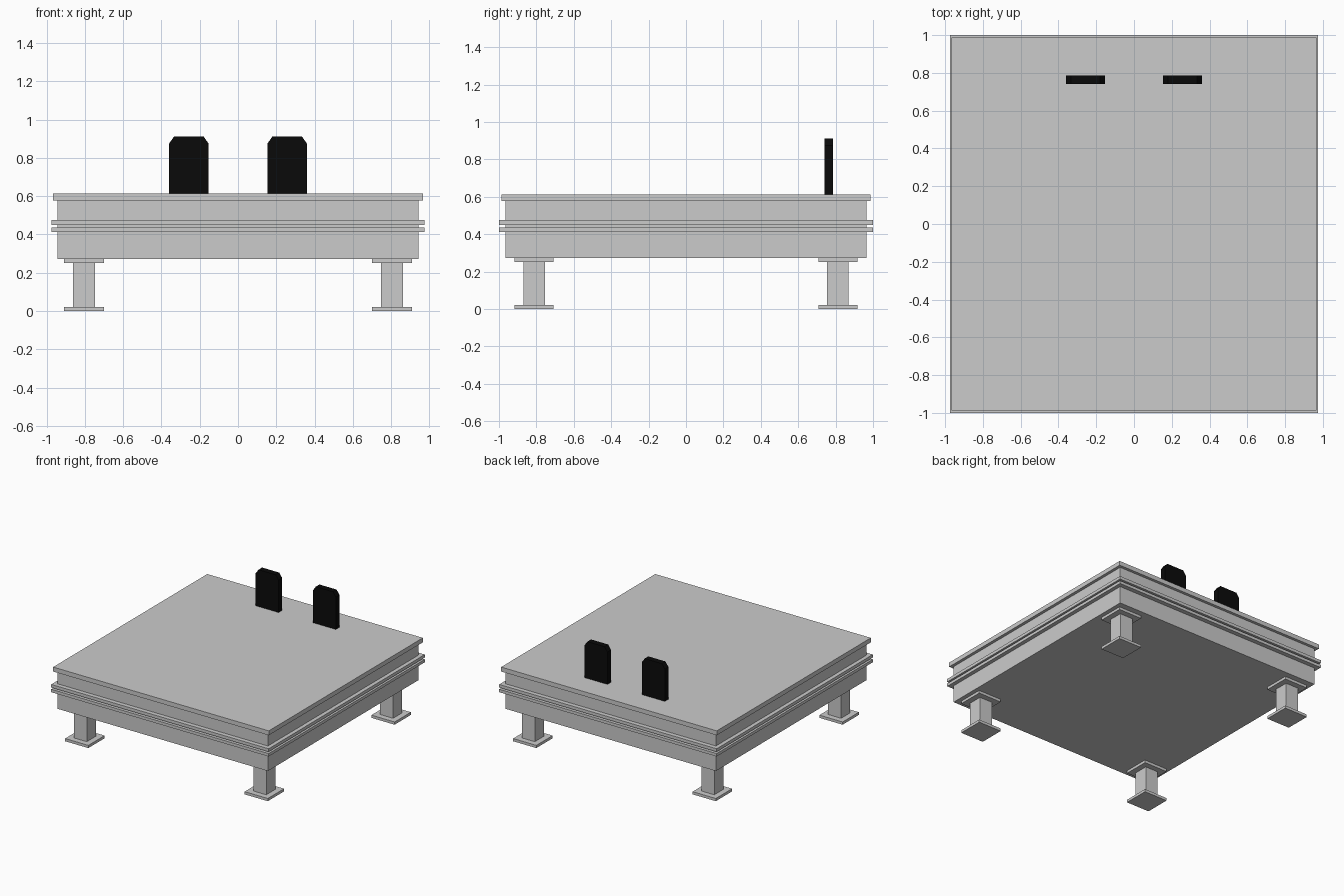
import bpy, bmesh

if "Cube" in bpy.data.objects:
    bpy.data.objects.remove(bpy.data.objects["Cube"])

black = bpy.data.materials.new("black")
black.diffuse_color = (0.003, 0.003, 0.003, 1)
black.use_nodes = True
black.node_tree.nodes["Principled BSDF"].inputs["Base Color"].default_value = black.diffuse_color


def prism(name, pts, y0, y1, mat=None):
    """Extrude an x-z outline from y0 to y1."""
    bm = bmesh.new()
    face = bm.faces.new([bm.verts.new((x, y0, z)) for x, z in pts])
    ext = bmesh.ops.extrude_face_region(bm, geom=[face])
    verts = [g for g in ext["geom"] if isinstance(g, bmesh.types.BMVert)]
    bmesh.ops.translate(bm, verts=verts, vec=(0, y1 - y0, 0))
    bmesh.ops.recalc_face_normals(bm, faces=bm.faces)
    mesh = bpy.data.meshes.new(name)
    bm.to_mesh(mesh)
    bm.free()
    ob = bpy.data.objects.new(name, mesh)
    bpy.context.collection.objects.link(ob)
    if mat:
        mesh.materials.append(mat)
    return ob


def box(name, cx, cy, hx, hy, z0, z1):
    pts = [(cx - hx, z0), (cx + hx, z0), (cx + hx, z1), (cx - hx, z1)]
    return prism(name, pts, cy - hy, cy + hy)


# Stacked platform: body, two trim bands and overhanging top
box("lower_body", 0, 0, 0.943, 0.964, 0.272, 0.412)
box("lower_trim_band", 0, 0, 0.975, 1.0, 0.412, 0.436)
box("trim_groove", 0, 0, 0.943, 0.964, 0.436, 0.45)
box("upper_trim_band", 0, 0, 0.975, 1.0, 0.45, 0.475)
box("upper_body", 0, 0, 0.943, 0.964, 0.475, 0.577)
box("top_slab", 0, 0, 0.967, 0.987, 0.577, 0.613)

# Four legs with foot and mounting plates
for sx, xn in ((-1, "left"), (1, "right")):
    for sy, yn in ((-1, "front"), (1, "back")):
        x, y = sx * 0.805, sy * 0.812
        tag = f"{yn}_{xn}"
        box(f"{tag}_foot_plate", x, y, 0.104, 0.104, 0, 0.022)
        box(f"{tag}_leg", x, y, 0.058, 0.058, 0.022, 0.25)
        box(f"{tag}_mount_plate", x, y, 0.104, 0.104, 0.25, 0.272)

    # Upright black panel with clipped top corners
    c, h, top = sx * 0.257, 0.103, 0.912
    half = [(h, 0.613), (h, top - 0.037), (h - 0.026, top)]
    outline = [(c + a, z) for a, z in half] + [(c - a, z) for a, z in reversed(half)]
    prism(f"{xn}_upright_panel", outline, 0.74, 0.786, black)
